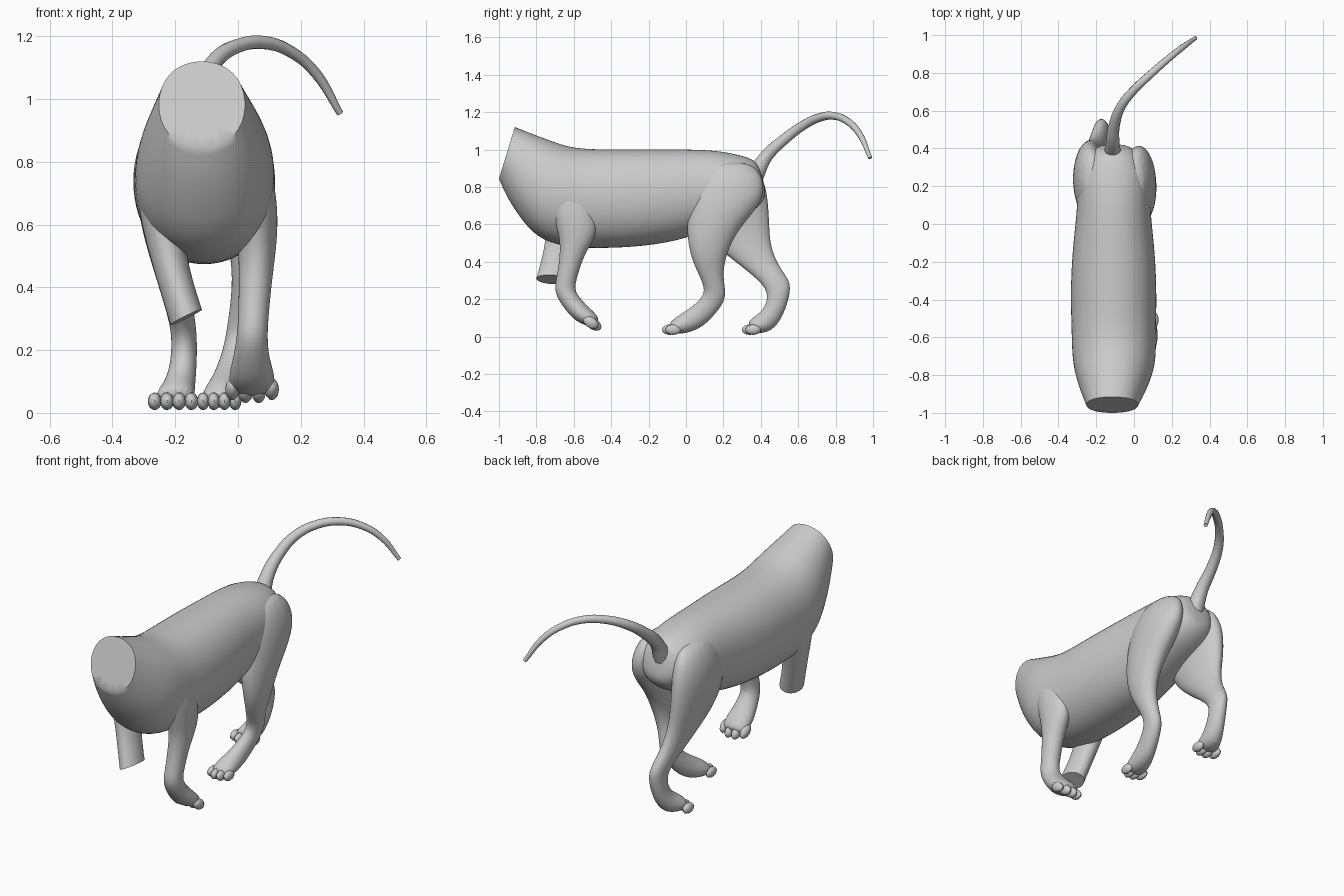
import bpy, bmesh, math
from mathutils import Vector, Matrix

if "Cube" in bpy.data.objects:
    bpy.data.objects.remove(bpy.data.objects["Cube"])

GREY = (0.6, 0.6, 0.6, 1)
mat = bpy.data.materials.new("plain grey")
mat.use_nodes = True
mat.diffuse_color = GREY
bsdf = mat.node_tree.nodes["Principled BSDF"]
bsdf.inputs["Base Color"].default_value = GREY
bsdf.inputs["Roughness"].default_value = 0.8


def finish(name, bm, subdivide=0):
    bmesh.ops.recalc_face_normals(bm, faces=bm.faces)
    mesh = bpy.data.meshes.new(name)
    bm.to_mesh(mesh)
    bm.free()
    mesh.materials.append(mat)
    ob = bpy.data.objects.new(name, mesh)
    bpy.context.collection.objects.link(ob)
    bpy.ops.object.select_all(action='DESELECT')
    ob.select_set(True)
    bpy.context.view_layer.objects.active = ob
    bpy.ops.object.shade_smooth_by_angle(angle=math.radians(50))
    if subdivide:
        mod = ob.modifiers.new("smooth", 'SUBSURF')
        mod.levels = mod.render_levels = subdivide
    return ob


def loft(name, rings, power=2.0, cut_first=False, cut_last=False, cut_roll=0.0, n=16):
    """Skin rings given as (y1, z1, y2, z2, x centre, half width):
    the two points are the opposite edges of the ring seen from the side."""
    bm = bmesh.new()
    crease = bm.edges.layers.float.new("crease_edge")
    loops = []
    for k, (y1, z1, y2, z2, xc, hw) in enumerate(rings):
        a, b = Vector((xc, y1, z1)), Vector((xc, y2, z2))
        mid, half = (a + b) / 2, (a - b) / 2 * 1.025
        side = Vector((hw * 1.025, 0, cut_roll * hw if k == len(rings) - 1 else 0))
        loop = []
        for i in range(n):
            t = 2 * math.pi * i / n
            c, s = math.cos(t), math.sin(t)
            c = math.copysign(abs(c) ** (2 / power), c)
            s = math.copysign(abs(s) ** (2 / power), s)
            loop.append(bm.verts.new(mid + half * c + side * s))
        loops.append(loop)
    for p, q in zip(loops, loops[1:]):
        for i in range(n):
            j = (i + 1) % n
            bm.faces.new((p[i], p[j], q[j], q[i]))
    for loop, cut in ((loops[0], cut_first), (loops[-1], cut_last)):
        cap = bm.faces.new(loop)
        if cut:
            for e in cap.edges:
                e[crease] = 1.0
    return finish(name, bm, 2)


def toes(name, x, y, z, spacing, size, tilt=0.0):
    """Four rounded toes in a row, the middle pair reaching further."""
    bm = bmesh.new()
    rot = Matrix.Rotation(tilt, 4, 'X')
    for i in range(4):
        reach = -0.014 if i in (1, 2) else 0.004
        off = rot @ Vector(((i - 1.5) * spacing, reach, 0))
        m = Matrix.Translation(Vector((x, y, z)) + off) @ rot @ Matrix.Diagonal((*size, 1))
        bmesh.ops.create_uvsphere(bm, u_segments=12, v_segments=8, radius=1, matrix=m)
    return finish(name, bm)


# Torso, from the flat neck cut back to the rump
loft("torso", [
    (-.915, 1.12, -1.0, .845, -.115, .137),
    (-.84, 1.09, -.96, .75, -.112, .163),
    (-.72, 1.045, -.89, .64, -.107, .200),
    (-.62, 1.01, -.80, .53, -.105, .222),
    (-.50, 1.00, -.65, .475, -.107, .222),
    (-.35, 1.00, -.40, .472, -.108, .228),
    (-.15, 1.00, -.15, .49, -.108, .219),
    (.05, 1.00, .05, .54, -.108, .195),
    (.18, .992, .20, .60, -.107, .190),
    (.29, .97, .33, .65, -.107, .170),
    (.37, .945, .41, .71, -.107, .120),
    (.40, .89, .43, .77, -.107, .060),
], power=2.15, cut_first=True)

# Left front leg, lifted with the paw folded back
loft("front_left_leg", [
    (-.76, .88, -.57, .88, .02, .05),
    (-.74, .74, -.51, .75, .043, .074),
    (-.70, .61, -.472, .63, .06, .068),
    (-.672, .52, -.482, .53, .062, .060),
    (-.675, .42, -.545, .44, .056, .053),
    (-.690, .32, -.582, .32, .050, .048),
    (-.708, .24, -.600, .25, .045, .048),
    (-.655, .155, -.562, .20, .042, .056),
    (-.60, .09, -.52, .155, .044, .072),
    (-.54, .06, -.48, .12, .045, .072),
    (-.49, .05, -.465, .09, .045, .055),
])
toes("front_left_toes", .045, -.505, .073, .042, (.023, .045, .029), math.radians(148))

# Right front leg, ending in a flat cut
loft("front_right_leg_stump", [
    (-.76, .88, -.57, .88, -.235, .05),
    (-.75, .74, -.53, .75, -.255, .072),
    (-.745, .60, -.55, .60, -.243, .066),
    (-.755, .47, -.60, .46, -.215, .056),
    (-.80, .31, -.63, .30, -.165, .050),
], cut_last=True, cut_roll=0.5)

# Left hind leg, stepping forward
loft("hind_left_leg", [
    (.12, .94, .35, .94, .00, .05),
    (.04, .82, .42, .84, .022, .085),
    (.01, .67, .415, .72, .032, .090),
    (.005, .55, .28, .58, .040, .074),
    (.025, .42, .213, .44, .042, .056),
    (.085, .30, .193, .32, .015, .044),
    (.105, .235, .222, .21, -.002, .040),
    (.06, .18, .165, .13, -.020, .042),
    (-.01, .13, .09, .05, -.040, .050),
    (-.06, .10, .00, .015, -.055, .060),
    (-.10, .06, -.08, .015, -.058, .055),
])
toes("hind_left_toes", -.06, -.072, .037, .034, (.020, .042, .028))

# Right hind leg, trailing
loft("hind_right_leg", [
    (.12, .94, .35, .94, -.215, .05),
    (.05, .82, .42, .84, -.236, .085),
    (.03, .67, .440, .71, -.240, .086),
    (.09, .55, .445, .58, -.230, .072),
    (.20, .45, .45, .49, -.215, .058),
    (.33, .35, .49, .38, -.195, .046),
    (.425, .27, .560, .295, -.175, .041),
    (.44, .20, .555, .225, -.170, .040),
    (.41, .14, .525, .12, -.176, .043),
    (.37, .11, .46, .02, -.195, .056),
    (.325, .075, .35, .015, -.205, .066),
])
toes("hind_right_toes", -.207, .355, .037, .039, (.022, .042, .028))

# Tail, a tapering curve swung to the left
path = [(-.112, .36, .84, .050), (-.113, .43, .965, .036), (-.105, .52, 1.05, .030),
        (-.07, .62, 1.125, .026), (0, .71, 1.17, .023), (.085, .79, 1.18, .021),
        (.17, .865, 1.15, .019), (.25, .93, 1.08, .017), (.325, .985, .955, .011)]
curve = bpy.data.curves.new("tail", 'CURVE')
curve.dimensions = '3D'
curve.bevel_depth = 1.0
curve.bevel_resolution = 3
curve.use_fill_caps = True
curve.resolution_u = 5
spline = curve.splines.new('BEZIER')
spline.bezier_points.add(len(path) - 1)
for p, (x, y, z, r) in zip(spline.bezier_points, path):
    p.co = (x, y, z)
    p.radius = r
    p.handle_left_type = p.handle_right_type = 'AUTO'
spline.use_smooth = True
curve.materials.append(mat)
tail = bpy.data.objects.new("tail", curve)
bpy.context.collection.objects.link(tail)
